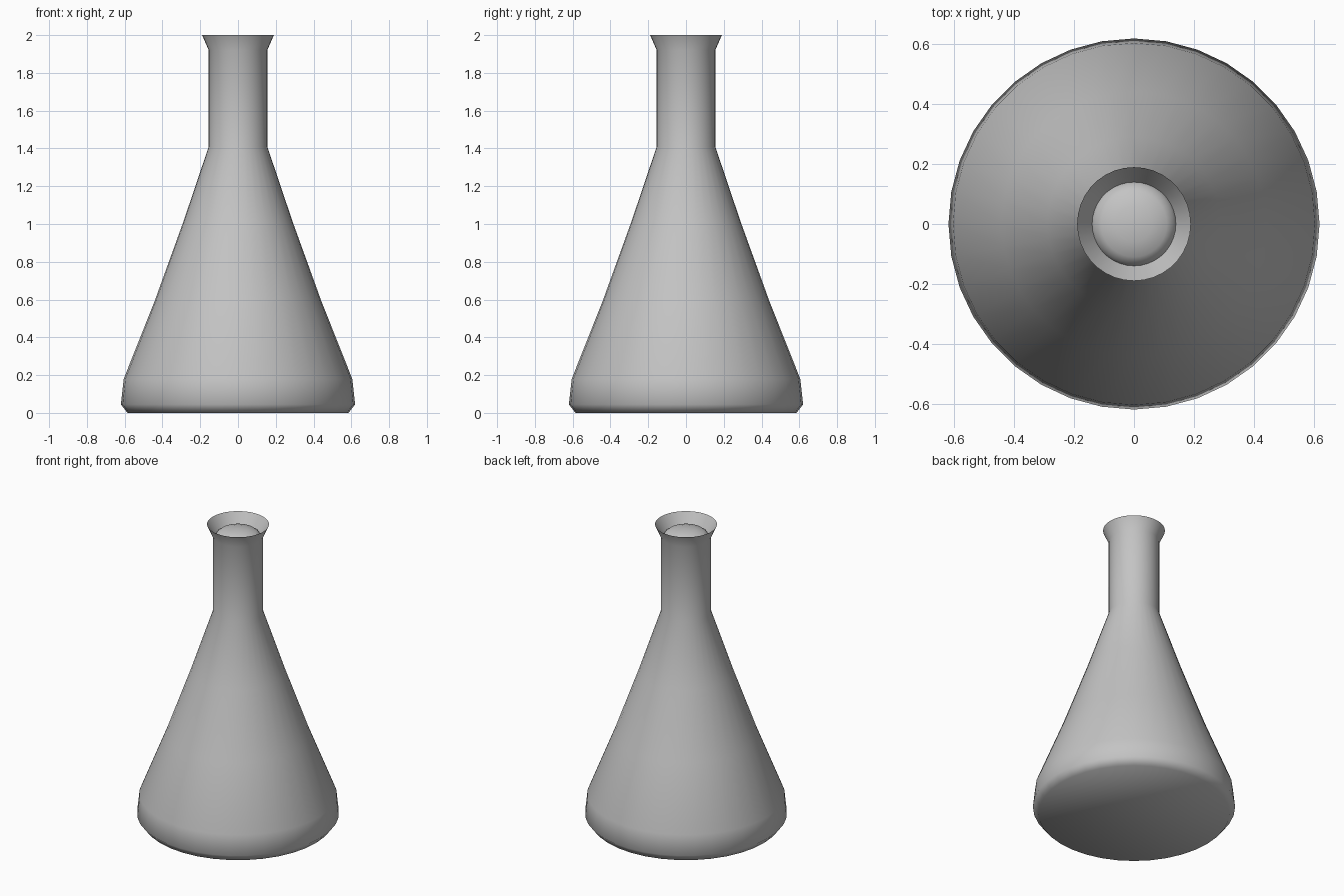
import bpy, bmesh, math

if "Cube" in bpy.data.objects:
    bpy.data.objects.remove(bpy.data.objects["Cube"], do_unlink=True)

SIDES = 36

grey = bpy.data.materials.new("plain_grey")
grey.use_nodes = True
COLOUR = (0.55, 0.55, 0.55, 1)
grey.diffuse_color = COLOUR
grey.node_tree.nodes["Principled BSDF"].inputs["Base Color"].default_value = COLOUR


def lathe(name, profile, cap_bottom=False):
    """Turn (radius, height) points about z; zero radius closes to a point."""
    bm = bmesh.new()
    rings = []
    for r, z in profile:
        if r == 0:
            rings.append([bm.verts.new((0, 0, z))] * SIDES)
            continue
        angles = [math.tau * i / SIDES for i in range(SIDES)]
        rings.append([bm.verts.new((r * math.cos(a), r * math.sin(a), z)) for a in angles])
    for low, high in zip(rings, rings[1:]):
        for i in range(SIDES):
            j = (i + 1) % SIDES
            corners = [low[i], low[j], high[j], high[i]]
            bm.faces.new(list(dict.fromkeys(corners)))
    if cap_bottom:
        bm.faces.new(rings[0][::-1])
    for f in bm.faces:
        f.smooth = True
    mesh = bpy.data.meshes.new(name)
    bm.to_mesh(mesh)
    bm.free()
    mesh.materials.append(grey)
    obj = bpy.data.objects.new(name, mesh)
    bpy.context.collection.objects.link(obj)
    return obj


# Conical body, straight neck and flared lip
lathe("flask_body", [(0.585, 0), (0.62, 0.045), (0.605, 0.18), (0.442, 0.59),
                     (0.29, 1.01), (0.155, 1.41), (0.155, 1.92), (0.19, 2)],
      cap_bottom=True)

# Sloping inside of the lip
lathe("mouth_lining", [(0.19, 2), (0.14, 1.92)])

# Low dome closing the neck
lathe("neck_dome", [(0.14, 1.915), (0.132, 1.935), (0.11, 1.952),
                    (0.06, 1.967), (0, 1.972)])
